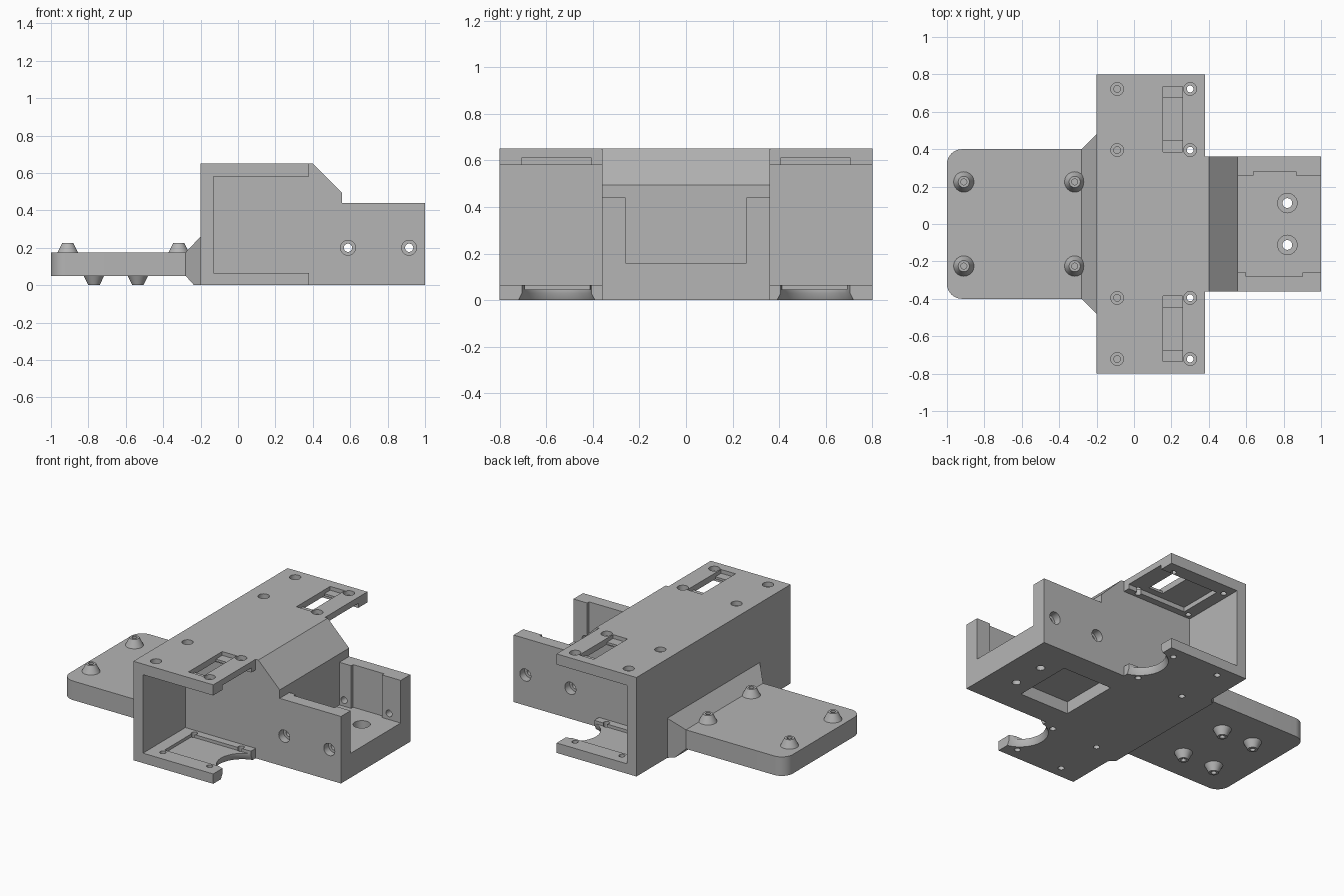
import bpy
import bmesh
import math
from mathutils import Matrix, Vector

if "Cube" in bpy.data.objects:
    bpy.data.objects.remove(bpy.data.objects["Cube"], do_unlink=True)

GREY = (0.46, 0.46, 0.46, 1)
grey = bpy.data.materials.new("plain_grey")
grey.use_nodes = True
grey.diffuse_color = GREY
grey.node_tree.nodes["Principled BSDF"].inputs["Base Color"].default_value = GREY


def finish(name, bm):
    bmesh.ops.recalc_face_normals(bm, faces=bm.faces)
    mesh = bpy.data.meshes.new(name)
    bm.to_mesh(mesh)
    bm.free()
    mesh.materials.append(grey)
    ob = bpy.data.objects.new(name, mesh)
    bpy.context.collection.objects.link(ob)
    return ob


def box(name, x, y, z):
    bm = bmesh.new()
    bmesh.ops.create_cube(bm, size=1)
    for v in bm.verts:
        v.co = [lo + (hi - lo) * (c + 0.5) for c, (lo, hi) in zip(v.co, (x, y, z))]
    return finish(name, bm)


def cone(name, start, end, r1, r2, segments=32):
    start, end = Vector(start), Vector(end)
    axis = end - start
    bm = bmesh.new()
    turn = axis.to_track_quat("Z", "Y").to_matrix().to_4x4()
    bmesh.ops.create_cone(bm, cap_ends=True, segments=segments, radius1=r1, radius2=r2,
                          depth=axis.length,
                          matrix=Matrix.Translation((start + end) / 2) @ turn)
    return finish(name, bm)


def hull(name, points):
    bm = bmesh.new()
    for p in points:
        bm.verts.new(p)
    bmesh.ops.convex_hull(bm, input=bm.verts)
    bmesh.ops.dissolve_limit(bm, angle_limit=0.01, verts=bm.verts, edges=bm.edges)
    return finish(name, bm)


def combine(target, tool, operation="DIFFERENCE"):
    mod = target.modifiers.new("shape", "BOOLEAN")
    mod.operation, mod.solver, mod.object = operation, "EXACT", tool
    bpy.context.view_layer.objects.active = target
    bpy.ops.object.modifier_apply(modifier=mod.name)
    bpy.data.objects.remove(tool, do_unlink=True)


def cut_box(target, x, y, z):
    combine(target, box("cutter", x, y, z))


def cut_hole(target, start, end, r1, r2=None):
    combine(target, cone("cutter", start, end, r1, r1 if r2 is None else r2))


def span(side, a, b):
    return sorted((side * a, side * b))


# Cross housing and stepped central block
body = box("housing", (-0.2, 0.38), (-0.8, 0.8), (0, 0.65))
profile = [(-0.1, 0), (1, 0), (1, 0.44), (0.555, 0.44), (0.555, 0.495), (0.4, 0.65), (-0.1, 0.65)]
bm = bmesh.new()
face = bm.faces.new([bm.verts.new((x, -0.36, z)) for x, z in profile])
extruded = bmesh.ops.extrude_face_region(bm, geom=[face])["geom"]
bmesh.ops.translate(bm, vec=(0, 0.72, 0),
                    verts=[g for g in extruded if isinstance(g, bmesh.types.BMVert)])
combine(body, finish("central_block", bm), "UNION")

# Open tray at the end of the block and recess beneath it
cut_box(body, (0.555, 1.1), (-0.26, 0.26), (0.16, 0.6))
cut_box(body, (0.64, 0.865), (0.2, 0.28), (0.16, 0.6))
cut_box(body, (0.6, 0.9), (-0.28, -0.2), (0.16, 0.6))
cut_box(body, (0.35, 0.71), (-0.2, 0.2), (-0.1, 0.08))

for side in (-1, 1):
    # Side bay with shallow channels in its shelves
    cut_box(body, (-0.13, 0.5), span(side, 0.36, 0.9), (0.065, 0.58))
    cut_box(body, (-0.05, 0.5), span(side, 0.405, 0.705), (0.5, 0.61))
    cut_box(body, (-0.05, 0.5), span(side, 0.41, 0.69), (0.045, 0.1))
    # Stepped slot in the top shelf
    cut_box(body, (0.155, 0.26), span(side, 0.385, 0.735), (0.625, 0.7))
    cut_box(body, (0.155, 0.26), span(side, 0.45, 0.675), (0.55, 0.7))
    # Curved bite with flared lower rim in the bottom shelf
    y = side * 0.555
    cut_hole(body, (0.42, y, -0.1), (0.42, y, 0.1), 0.155)
    cut_hole(body, (0.42, y, -0.01), (0.42, y, 0.03), 0.175, 0.155)
    # Shelf screw holes
    for y in (side * 0.395, side * 0.722):
        for x in (-0.09, 0.3):
            cut_hole(body, (x, y, 0.5), (x, y, 0.7), 0.018)
            cut_hole(body, (x, y, 0.62), (x, y, 0.7), 0.034)
        for x in (-0.04, 0.3):
            cut_hole(body, (x, y, -0.1), (x, y, 0.1), 0.019)
    # Tray wall and floor screw holes
    for x in (0.588, 0.915):
        cut_hole(body, (x, side * 0.24, 0.2), (x, side * 0.4, 0.2), 0.022)
        cut_hole(body, (x, side * 0.31, 0.2), (x, side * 0.4, 0.2), 0.04)
    y = side * 0.112
    cut_hole(body, (0.82, y, -0.1), (0.82, y, 0.3), 0.026)
    cut_hole(body, (0.82, y, 0.1), (0.82, y, 0.3), 0.052)

# Mounting plate with two rounded corners
plate_points = []
for z in (0.05, 0.175):
    for side in (-1, 1):
        plate_points.append((-0.28, side * 0.4, z))
        for i in range(9):
            a = math.pi / 2 * i / 8
            plate_points.append((-0.92 - 0.08 * math.sin(a),
                                 side * (0.32 + 0.08 * math.cos(a)), z))
plate = hull("mounting_plate", plate_points)

# Flared neck joining plate to housing
neck = hull("plate_neck", [(x, side * y, z) for side in (-1, 1) for x, y, z in (
    (-0.28, 0.4, 0.05), (-0.28, 0.4, 0.175), (-0.235, 0.445, 0),
    (-0.2, 0.48, 0), (-0.2, 0.48, 0.26))])

# Tapered standoffs above and below the plate
parts = [body, plate, neck]
for label, xs, y, base, tip in (("upper", (-0.91, -0.317), 0.225, 0.17, 0.225),
                                ("lower", (-0.77, -0.535), 0.18, 0.055, 0)):
    for x in xs:
        for side in (-1, 1):
            boss = cone(label + "_standoff", (x, side * y, base), (x, side * y, tip), 0.057, 0.03)
            cut_hole(boss, (x, side * y, (base + tip) / 2),
                     (x, side * y, 2 * tip - base), 0.016)
            parts.append(boss)

for ob in bpy.context.view_layer.objects:
    ob.select_set(ob in parts)
bpy.context.view_layer.objects.active = body
bpy.ops.object.shade_smooth_by_angle(angle=math.radians(30))
